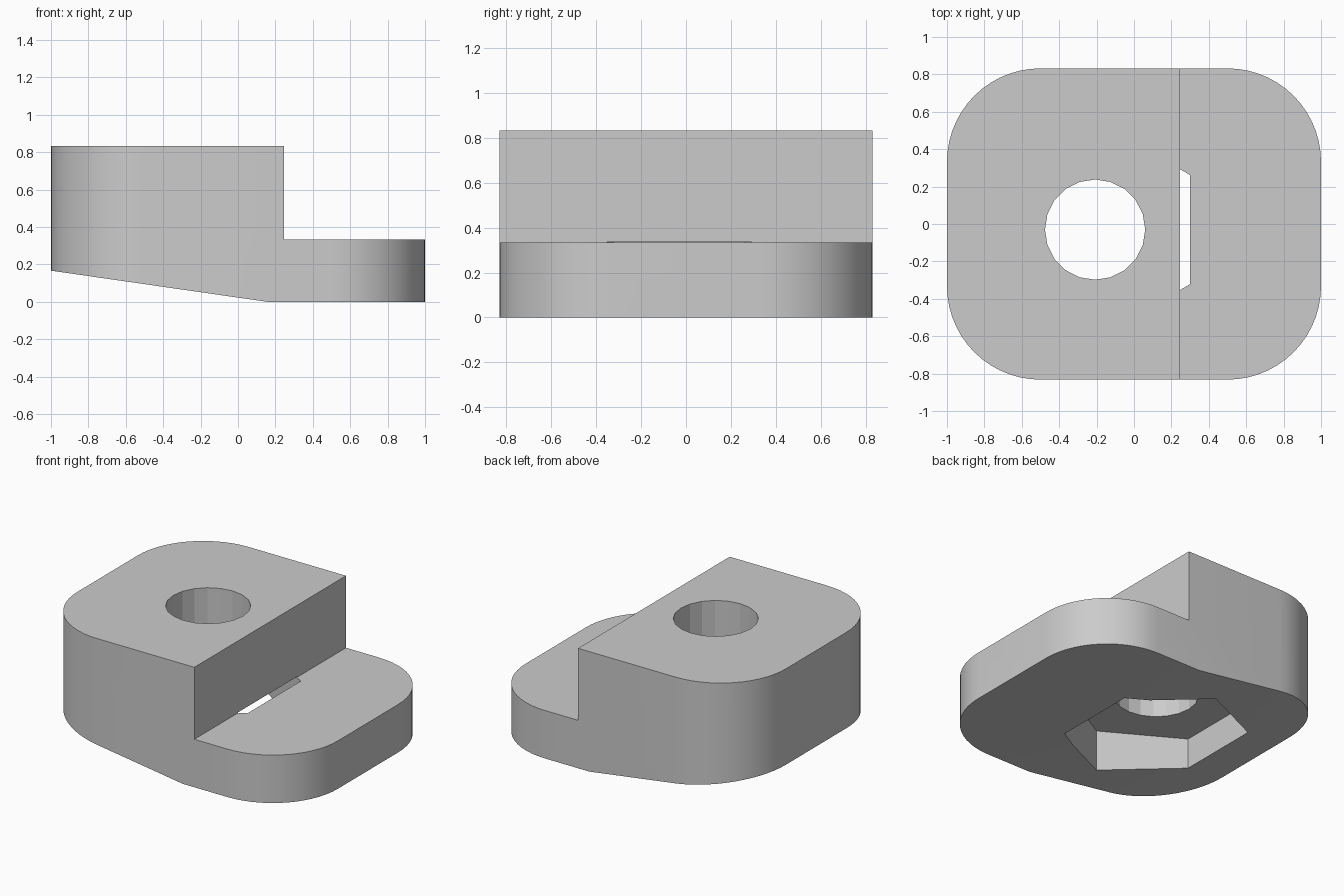
import bpy, bmesh
from math import cos, sin, pi, radians
from mathutils import Vector

if "Cube" in bpy.data.objects:
    bpy.data.objects.remove(bpy.data.objects["Cube"], do_unlink=True)

LENGTH, WIDTH, HEIGHT = 2.0, 1.664, 0.833
STEP_X, STEP_Z = 0.247, 0.333
CORNER = 0.5
BOLT = (-0.208, -0.03)

grey = bpy.data.materials.new("grey plastic")
grey.use_nodes = True
colour = (0.6, 0.6, 0.6, 1)
grey.diffuse_color = colour
grey.node_tree.nodes["Principled BSDF"].inputs["Base Color"].default_value = colour


def prism(name, points, direction):
    """Extrude a planar polygon along a direction."""
    bm = bmesh.new()
    face = bm.faces.new([bm.verts.new(p) for p in points])
    result = bmesh.ops.extrude_face_region(bm, geom=[face])
    moved = [v for v in result["geom"] if isinstance(v, bmesh.types.BMVert)]
    bmesh.ops.translate(bm, verts=moved, vec=Vector(direction))
    bmesh.ops.recalc_face_normals(bm, faces=bm.faces)
    mesh = bpy.data.meshes.new(name)
    bm.to_mesh(mesh)
    bm.free()
    mesh.materials.append(grey)
    obj = bpy.data.objects.new(name, mesh)
    bpy.context.collection.objects.link(obj)
    return obj


def ring(centre, radius, sides, z):
    """Regular polygon with one vertex on +y."""
    return [(centre[0] + radius * sin(2 * pi * i / sides),
             centre[1] + radius * cos(2 * pi * i / sides), z) for i in range(sides)]


def combine(target, cutter, operation):
    mod = target.modifiers.new(operation.lower(), 'BOOLEAN')
    mod.operation = operation
    mod.solver = 'EXACT'
    mod.object = cutter
    cutter.hide_render = True
    bpy.context.view_layer.objects.active = target
    bpy.ops.object.modifier_apply(modifier=mod.name)
    bpy.data.objects.remove(cutter, do_unlink=True)


# Stepped side profile with sloped underside
half = LENGTH / 2
profile = [(-half, 0.167), (0.16, 0), (half, 0), (half, STEP_Z),
           (STEP_X, STEP_Z), (STEP_X, HEIGHT), (-half, HEIGHT)]
block = prism("stepped_clamp_block", [(x, -1, z) for x, z in profile], (0, 2, 0))

# Plan outline with rounded corners
outline = []
STEPS = 14
for quarter, (sx, sy) in enumerate([(1, 1), (-1, 1), (-1, -1), (1, -1)]):
    for i in range(STEPS + 1):
        a = pi / 2 * (quarter + i / STEPS)
        outline.append((sx * (half - CORNER) + CORNER * cos(a),
                        sy * (WIDTH / 2 - CORNER) + CORNER * sin(a), -0.2))
combine(block, prism("outline_cutter", outline, (0, 0, 1.5)), 'INTERSECT')

# Hexagonal nut pocket from below, just breaking through the step floor
combine(block, prism("nut_pocket_cutter", ring(BOLT, 0.585, 6, -0.2), (0, 0, 0.537)), 'DIFFERENCE')

# Bolt hole through the top
combine(block, prism("bolt_hole_cutter", ring(BOLT, 0.268, 20, -0.3), (0, 0, 1.5)), 'DIFFERENCE')

bpy.ops.object.select_all(action='DESELECT')
block.select_set(True)
bpy.context.view_layer.objects.active = block
bpy.ops.object.shade_smooth_by_angle(angle=radians(10))
